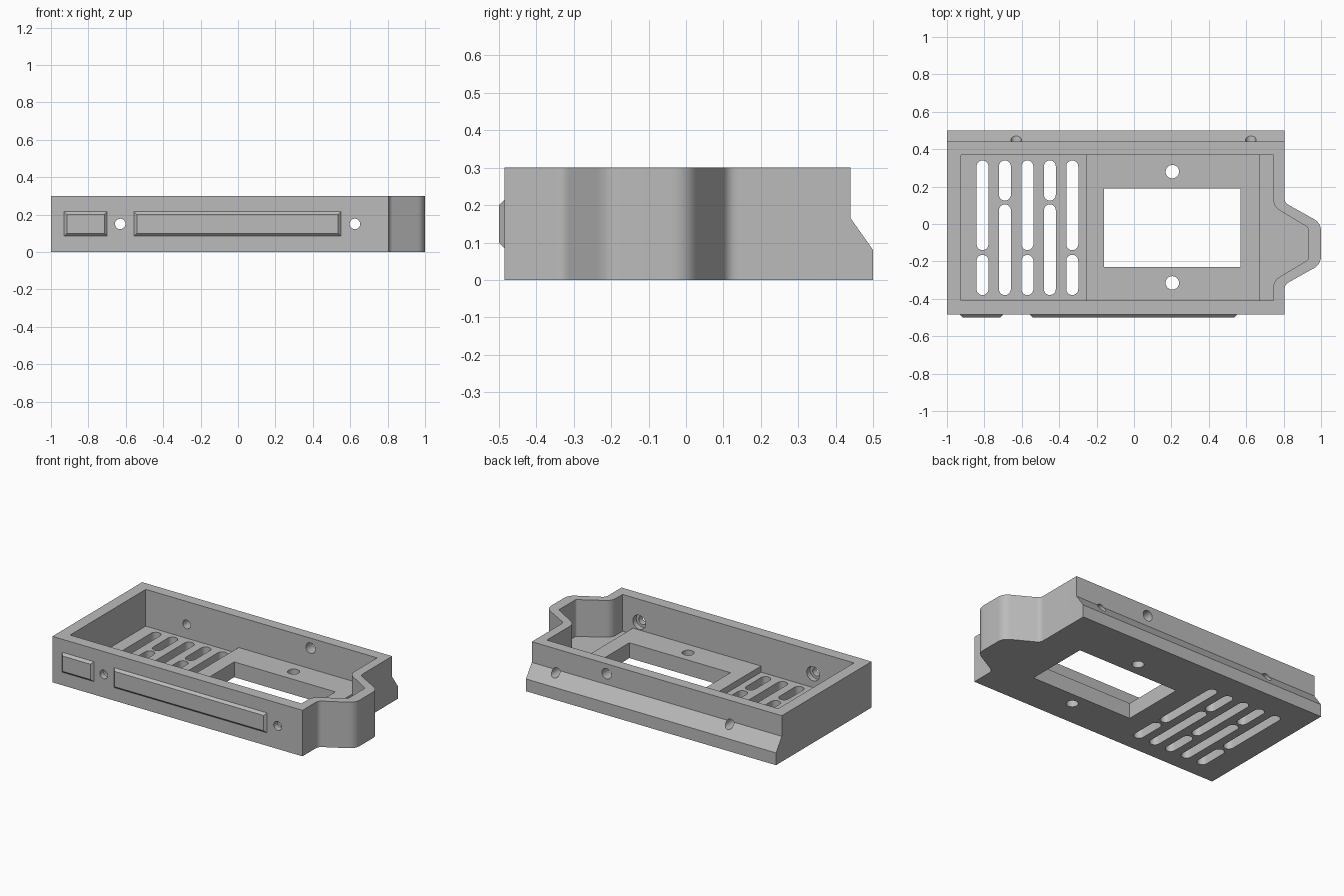
import bpy, bmesh, math
from mathutils import Vector, Matrix

if "Cube" in bpy.data.objects:
    bpy.data.objects.remove(bpy.data.objects["Cube"])

grey = bpy.data.materials.new("matte_grey")
grey.diffuse_color = (0.5, 0.5, 0.5, 1)
grey.use_nodes = True
grey.node_tree.nodes["Principled BSDF"].inputs["Base Color"].default_value = grey.diffuse_color


def prism(name, pts, lo, hi, axis="z"):
    """Extrude a 2D outline: (x, y) along z, (y, z) along x, or (x, z) along y."""
    place = {"z": lambda a, b, h: (a, b, h),
             "x": lambda a, b, h: (h, a, b),
             "y": lambda a, b, h: (a, h, b)}[axis]
    bm = bmesh.new()
    low = [bm.verts.new(place(a, b, lo)) for a, b in pts]
    top = [bm.verts.new(place(a, b, hi)) for a, b in pts]
    bm.faces.new(low)
    bm.faces.new(top)
    n = len(pts)
    for i in range(n):
        j = (i + 1) % n
        bm.faces.new((low[i], low[j], top[j], top[i]))
    bmesh.ops.recalc_face_normals(bm, faces=bm.faces)
    me = bpy.data.meshes.new(name)
    bm.to_mesh(me)
    bm.free()
    me.materials.append(grey)
    ob = bpy.data.objects.new(name, me)
    bpy.context.collection.objects.link(ob)
    return ob


def rect(x0, x1, y0, y1):
    return [(x0, y0), (x1, y0), (x1, y1), (x0, y1)]


def circle(x, y, r, n=32):
    return [(x + r * math.cos(2 * math.pi * i / n),
             y + r * math.sin(2 * math.pi * i / n)) for i in range(n)]


def slot(x, y0, y1, r=0.032, n=10):
    arc = [math.pi * i / n for i in range(n + 1)]
    return ([(x + r * math.cos(a), y1 - r + r * math.sin(a)) for a in arc] +
            [(x - r * math.cos(a), y0 + r - r * math.sin(a)) for a in arc])


def rounded(corners, n=8):
    """Outline from (x, y, tangent length); length 0 keeps a sharp corner."""
    out = []
    for i, (x, y, t) in enumerate(corners):
        p = Vector((x, y))
        if t == 0:
            out.append((x, y))
            continue
        a = p + (Vector(corners[i - 1][:2]) - p).normalized() * t
        b = p + (Vector(corners[(i + 1) % len(corners)][:2]) - p).normalized() * t
        for k in range(n + 1):
            s = k / n
            out.append(tuple(a * (1 - s) ** 2 + p * 2 * s * (1 - s) + b * s * s))
    return out


def combine(target, tool, op="DIFFERENCE"):
    mod = target.modifiers.new("combine", "BOOLEAN")
    mod.operation, mod.solver, mod.object = op, "EXACT", tool
    bpy.context.view_layer.objects.active = target
    bpy.ops.object.modifier_apply(modifier=mod.name)
    bpy.data.objects.remove(tool)


def tray_outline(x0, x1, y0, y1, nose, edge_y, nose_y, t_in, t_out):
    """Rectangle with a tapered nose on its right side."""
    m = -0.21                      # mirrors y about the nose centre
    return rounded([(x0, y0, 0), (x1, y0, 0), (x1, m - edge_y, t_in),
                    (nose, m - nose_y, t_out), (nose, nose_y, t_out),
                    (x1, edge_y, t_in), (x1, y1, 0), (x0, y1, 0)])


# Tray shell with the sloped ledge along its back
tray = prism("tray", tray_outline(-1, 0.805, -0.485, 0.5, 1.0,
                                  0.114, 0.005, 0.025, 0.045), 0, 0.3)
combine(tray, prism("ledge_cut", [(0.5, 0.08), (0.6, -0.0617), (0.6, 0.4),
                                  (0.44, 0.4), (0.44, 0.165)], -1.2, 1.2, "x"))
combine(tray, prism("cavity", tray_outline(-0.925, 0.745, -0.41, 0.37, 0.93,
                                           0.093, -0.018, 0.04, 0.008), 0.06, 0.4))

# Raised floor pad with its window and screw holes
combine(tray, prism("floor_pad", rect(-0.255, 0.67, -0.44, 0.40), 0.03, 0.10), "UNION")
combine(tray, prism("window", rect(-0.16, 0.57, -0.23, 0.19), -0.1, 0.2))
for y in (0.28, -0.315):
    combine(tray, prism("floor_hole", circle(0.205, y, 0.036), -0.1, 0.2))

# Ventilation slots, alternating long and short
for i in range(5):
    spans = ((-0.14, 0.34), (-0.38, -0.165)) if i % 2 == 0 else ((0.125, 0.34), (-0.38, 0.105))
    for y0, y1 in spans:
        combine(tray, prism("vent", slot(-0.81 + 0.12 * i, y0, y1), -0.1, 0.2))

# Screw holes through front and back walls, counterbored inside the front
for x in (-0.63, 0.625):
    combine(tray, prism("wall_hole", circle(x, 0.15, 0.028), -0.7, 0.7, "y"))
    combine(tray, prism("counterbore", circle(x, 0.15, 0.046), -0.445, -0.3, "y"))
combine(tray, prism("cable_hole", circle(0.265, 0.235, 0.034), 0.2, 0.7, "y"))

bpy.ops.object.select_all(action="DESELECT")
tray.select_set(True)
bpy.context.view_layer.objects.active = tray
bpy.ops.object.shade_smooth_by_angle(angle=math.radians(25))

# Chamfered label plates on the front
for name, x0, x1 in (("small_front_plate", -0.93, -0.70), ("long_front_plate", -0.555, 0.55)):
    plate = prism(name, rect(x0, x1, 0.085, 0.215), -0.5, -0.485, "y")
    cx = (x0 + x1) / 2
    for v in plate.data.vertices:
        if v.co.y < -0.49:
            v.co.x += math.copysign(0.015, cx - v.co.x)
            v.co.z += math.copysign(0.015, 0.15 - v.co.z)
